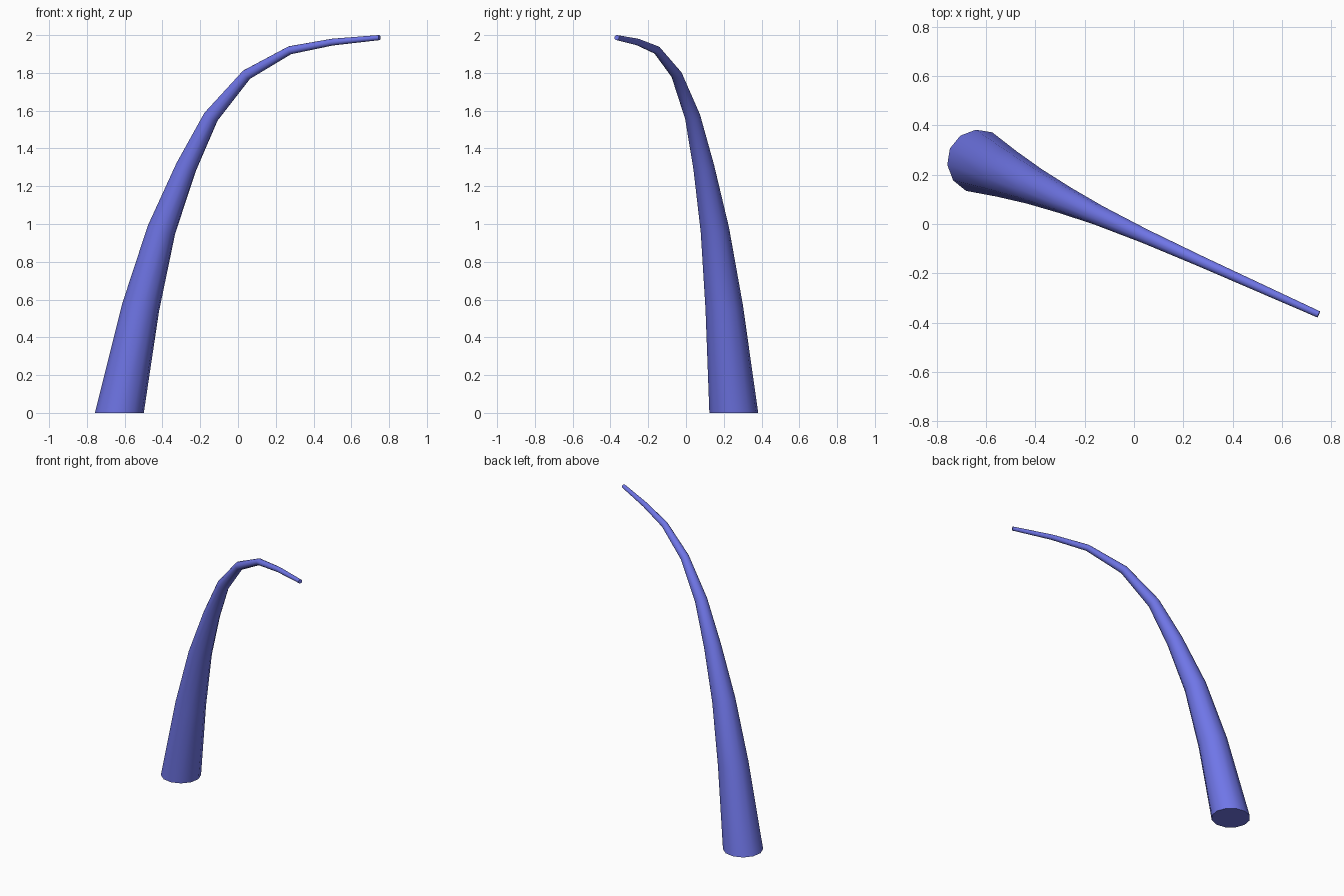
import bpy, bmesh, math
from mathutils import Vector

if "Cube" in bpy.data.objects:
    bpy.data.objects.remove(bpy.data.objects["Cube"])

SIDES = 12
# Centreline stations: x, z, radius (the curve lies in one slanted vertical plane)
STATIONS = [
    (-0.628, 0.0, 0.130), (-0.515, 0.56, 0.100), (-0.405, 0.97, 0.076),
    (-0.275, 1.30, 0.056), (-0.143, 1.568, 0.041), (0.045, 1.79, 0.029),
    (0.275, 1.92, 0.022), (0.50, 1.963, 0.018), (0.749, 1.987, 0.0135),
]


def centre(x, z):
    return Vector((x, 0.253 - 0.45 * (x + 0.628), z))


centres = [centre(x, z) for x, z, r in STATIONS]
along = Vector((1, -0.45, 0)).normalized()
side = Vector((0, 0, 1)).cross(along)

# Rings perpendicular to the path; the base ring stays flat on the ground
bm = bmesh.new()
rings = []
last = len(centres) - 1
for i, (c, (_, _, r)) in enumerate(zip(centres, STATIONS)):
    if i == 0:
        tangent = Vector((0, 0, 1))
    elif i == last:
        tangent = (c - centres[i - 1]).normalized()
    else:
        tangent = ((c - centres[i - 1]).normalized()
                   + (centres[i + 1] - c).normalized()).normalized()
    across = side.cross(tangent)
    rings.append([
        bm.verts.new(c + r * (math.cos(a) * across + math.sin(a) * side))
        for a in (2 * math.pi * k / SIDES for k in range(SIDES))])

# Tapered skin between neighbouring rings, plus end caps
for lower, upper in zip(rings, rings[1:]):
    for k in range(SIDES):
        n = (k + 1) % SIDES
        bm.faces.new((lower[k], lower[n], upper[n], upper[k]))
bm.faces.new(rings[0])
bm.faces.new(rings[-1])
bmesh.ops.recalc_face_normals(bm, faces=bm.faces)

mesh = bpy.data.meshes.new("curved_horn")
bm.to_mesh(mesh)
bm.free()
horn = bpy.data.objects.new("curved_horn", mesh)
bpy.context.collection.objects.link(horn)

# Blue-violet colour
mat = bpy.data.materials.new("blue_violet")
mat.diffuse_color = (0.16, 0.18, 0.80, 1)
mat.use_nodes = True
mat.node_tree.nodes["Principled BSDF"].inputs["Base Color"].default_value = mat.diffuse_color
mesh.materials.append(mat)

# Smooth skin with sharp cap edges
bpy.context.view_layer.objects.active = horn
horn.select_set(True)
bpy.ops.object.shade_smooth_by_angle(angle=math.radians(45))
